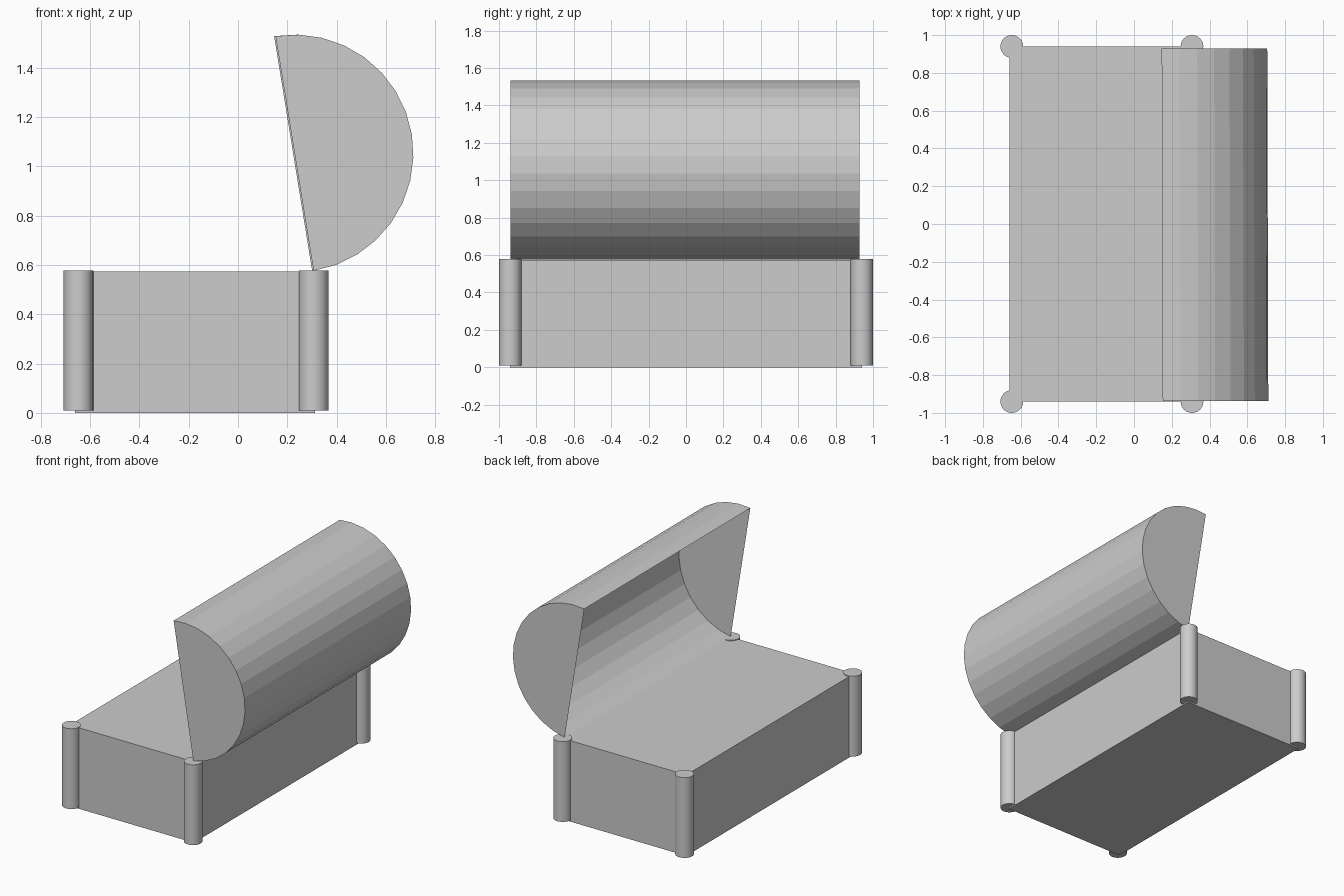
import bpy, bmesh, math

if "Cube" in bpy.data.objects:
    bpy.data.objects.remove(bpy.data.objects["Cube"])

grey = bpy.data.materials.new("light grey")
grey.diffuse_color = (0.604, 0.604, 0.604, 1)
grey.use_nodes = True
grey.node_tree.nodes["Principled BSDF"].inputs["Base Color"].default_value = grey.diffuse_color


def finish(name, bm):
    me = bpy.data.meshes.new(name)
    bm.to_mesh(me)
    bm.free()
    me.materials.append(grey)
    ob = bpy.data.objects.new(name, me)
    bpy.context.collection.objects.link(ob)
    return ob


# Chest body: closed box
X0, X1, Y, H = -0.66, 0.313, 0.94, 0.573
bm = bmesh.new()
bmesh.ops.create_cube(bm, size=1)
for v in bm.verts:
    v.co = (X1 if v.co.x > 0 else X0, math.copysign(Y, v.co.y), H if v.co.z > 0 else 0)
finish("chest_body", bm)

# Round corner posts
for side, x in (("left", -0.647), ("right", 0.307)):
    for end, y in (("front", -0.94), ("back", 0.94)):
        bm = bmesh.new()
        bmesh.ops.create_cone(bm, cap_ends=True, segments=32,
                              radius1=0.06, radius2=0.06, depth=0.568)
        bmesh.ops.translate(bm, verts=bm.verts, vec=(x, y, 0.01 + 0.284))
        for f in bm.faces:
            f.smooth = abs(f.normal.z) < 0.5
        for e in bm.edges:
            e.smooth = len(e.link_faces) == 2 and e.calc_face_angle() < 0.6
        finish(f"corner_post_{end}_{side}", bm)

# Open lid: faceted half barrel with flat ends, hollow towards the left
R, CX, CZ, N = 0.482, 0.2265, 1.052, 16
START = math.radians(-80.8)
bm = bmesh.new()
rings = []
for y in (-0.937, 0.928):
    ring = []
    for i in range(N + 1):
        a = START + math.pi * i / N
        ring.append(bm.verts.new((CX + R * math.cos(a) - 0.003 * y, y,
                                  CZ + R * math.sin(a))))
    rings.append(ring)
front, back = rings
for i in range(N):
    bm.faces.new((front[i], back[i], back[i + 1], front[i + 1]))
bm.faces.new(front)
bm.faces.new(back[::-1])
finish("lid", bm)
